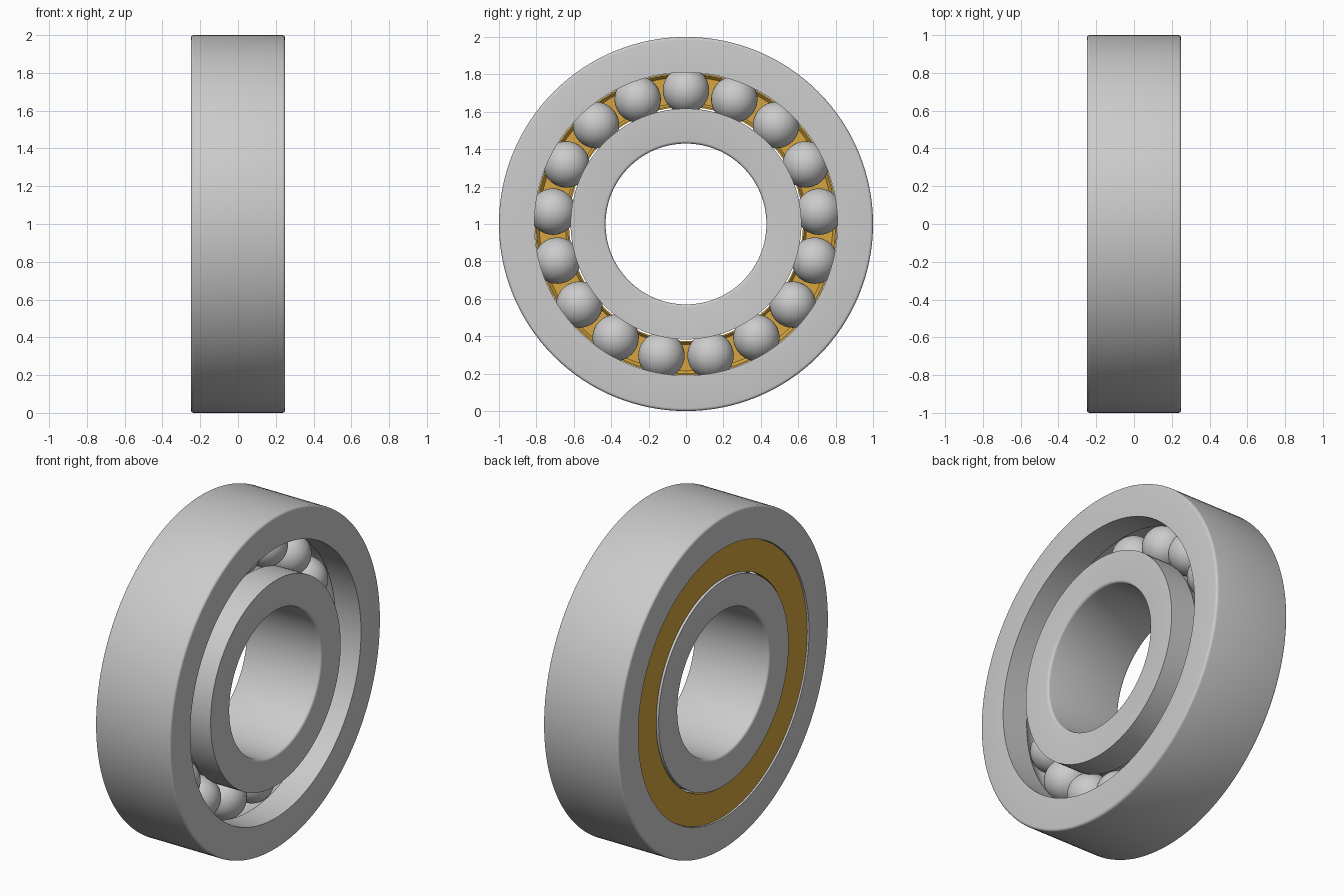
import bpy, bmesh, math
from mathutils import Vector, Matrix

if "Cube" in bpy.data.objects:
    bpy.data.objects.remove(bpy.data.objects["Cube"])

PITCH, BALL_R, GROOVE_R, HALF_W, CZ = 0.715, 0.124, 0.126, 0.25, 1.0


def finish(obj):
    bpy.context.view_layer.objects.active = obj
    obj.select_set(True)
    bpy.ops.object.shade_smooth_by_angle(angle=math.radians(35))
    obj.select_set(False)


def revolve(name, profile, segs=128):
    """Spin a closed (x, radius) profile around the bearing's x axis."""
    bm = bmesh.new()
    rings = []
    for i in range(segs):
        a = 2 * math.pi * i / segs
        rings.append([bm.verts.new((x, r * math.sin(a), CZ + r * math.cos(a))) for x, r in profile])
    n = len(profile)
    for i in range(segs):
        p, q = rings[i], rings[(i + 1) % segs]
        for j in range(n):
            k = (j + 1) % n
            bm.faces.new((p[j], p[k], q[k], q[j]))
    bmesh.ops.recalc_face_normals(bm, faces=bm.faces)
    me = bpy.data.meshes.new(name)
    bm.to_mesh(me)
    bm.free()
    obj = bpy.data.objects.new(name, me)
    bpy.context.collection.objects.link(obj)
    finish(obj)
    return obj


def ring_profile(rounded_r, race_r, fillet):
    """Ring section: filleted edges on one side, ball groove on the other."""
    s = 1 if rounded_r > race_r else -1
    pts = []
    for side in (-1, 1):
        cx, cr = side * (HALF_W - fillet), rounded_r - s * fillet
        arc = [(cx + side * fillet * math.cos(t), cr + s * fillet * math.sin(t))
               for t in (i * math.pi / 8 for i in range(5))]
        pts += arc if side < 0 else arc[::-1]
    pts.append((HALF_W, race_r))
    half = math.acos(abs(race_r - PITCH) / GROOVE_R)
    for i in range(13):
        t = half - 2 * half * i / 12
        pts.append((GROOVE_R * math.sin(t), PITCH + s * GROOVE_R * math.cos(t)))
    pts.append((-HALF_W, race_r))
    return pts


# Races
revolve("outer_ring", ring_profile(1.0, 0.81, 0.015))
revolve("inner_ring", ring_profile(0.43, 0.617, 0.015))

# Brass shield: shallow channel closing the -x side
shield = revolve("shield", [
    (-0.24, 0.625), (-0.24, 0.808), (-0.205, 0.808), (-0.205, 0.80),
    (-0.222, 0.785), (-0.222, 0.645), (-0.205, 0.633), (-0.205, 0.625)])
brass = bpy.data.materials.new("brass")
brass.diffuse_color = (0.68, 0.38, 0.05, 1)
brass.use_nodes = True
brass.node_tree.nodes["Principled BSDF"].inputs["Base Color"].default_value = brass.diffuse_color
shield.data.materials.append(brass)

# Balls
bm = bmesh.new()
for i in range(17):
    a = 2 * math.pi * i / 17
    pos = Vector((0, PITCH * math.sin(a), CZ + PITCH * math.cos(a)))
    bmesh.ops.create_uvsphere(bm, u_segments=40, v_segments=24, radius=BALL_R,
                              matrix=Matrix.Translation(pos))
me = bpy.data.meshes.new("balls")
bm.to_mesh(me)
bm.free()
balls = bpy.data.objects.new("balls", me)
bpy.context.collection.objects.link(balls)
finish(balls)
